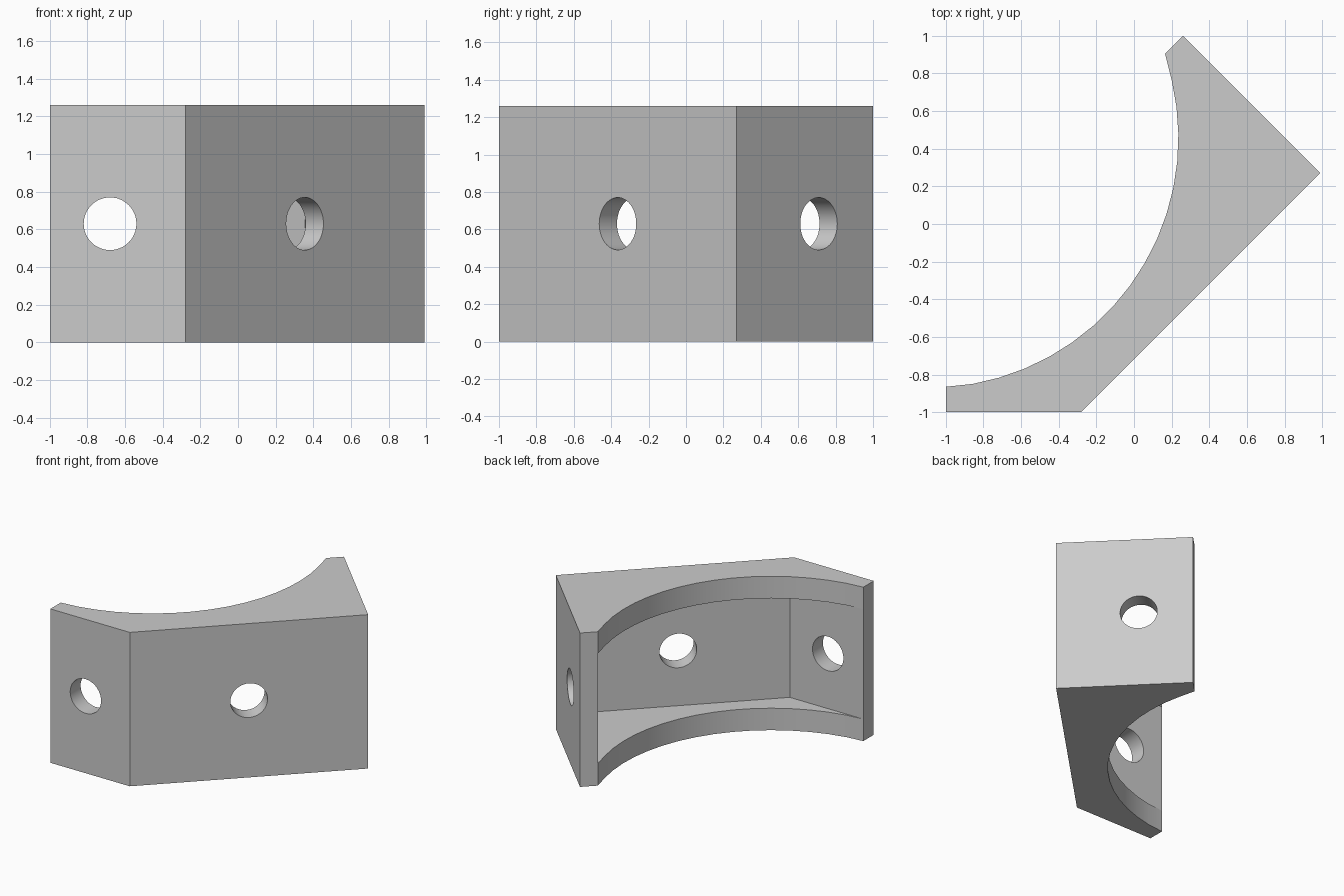
import bpy, bmesh, math
from mathutils import Vector

default = bpy.data.objects.get("Cube")
if default:
    bpy.data.objects.remove(default, do_unlink=True)

HEIGHT, WALL, LIP = 1.26, 0.135, 0.18
HOLE_RADIUS = 0.14

grey = bpy.data.materials.new("plain grey")
grey.use_nodes = True
grey.diffuse_color = (0.6, 0.6, 0.6, 1)
grey.node_tree.nodes["Principled BSDF"].inputs["Base Color"].default_value = (0.6, 0.6, 0.6, 1)


def add_object(name, bm):
    mesh = bpy.data.meshes.new(name)
    bmesh.ops.recalc_face_normals(bm, faces=bm.faces)
    bm.to_mesh(mesh)
    bm.free()
    mesh.materials.append(grey)
    obj = bpy.data.objects.new(name, mesh)
    bpy.context.collection.objects.link(obj)
    return obj


def prism(name, outline, z0, z1):
    bm = bmesh.new()
    face = bm.faces.new([bm.verts.new((x, y, z0)) for x, y in outline])
    side = bmesh.ops.extrude_face_region(bm, geom=[face])
    top = [v for v in side["geom"] if isinstance(v, bmesh.types.BMVert)]
    bmesh.ops.translate(bm, verts=top, vec=(0, 0, z1 - z0))
    return add_object(name, bm)


def hole_cutter(name, x, y, normal):
    bm = bmesh.new()
    bmesh.ops.create_cone(bm, cap_ends=True, segments=48, radius1=HOLE_RADIUS,
                          radius2=HOLE_RADIUS, depth=4 * WALL)
    obj = add_object(name, bm)
    obj.location = (x, y, HEIGHT / 2)
    obj.rotation_euler = Vector(normal).to_track_quat("Z", "Y").to_euler()
    return obj


# Body: three outer walls closed by a concave arc
centre, radius, steps = Vector((-1.093, 0.458)), 1.329, 17
end_a, end_b = Vector((0.165, 0.905)), Vector((-1, -1 + WALL))
a0 = math.atan2(*(end_a - centre).yx)
a1 = math.atan2(*(end_b - centre).yx)
arc = [end_a]
for i in range(1, steps):
    a = a0 + (a1 - a0) * i / steps
    arc.append(centre + radius * Vector((math.cos(a), math.sin(a))))
arc.append(end_b)
body = prism("bracket_body", [(-1, -1), (-0.28, -1), (0.99, 0.27), (0.26, 1)] + arc, 0, HEIGHT)

# Pocket between the top and bottom lips, following the inside of the walls
pocket = prism("pocket_cutter", [(-1.3, -0.865), (-0.335, -0.865), (0.8, 0.27),
                                 (-0.2, 1.27), (-1.3, 1.27)], LIP, HEIGHT - LIP)

# One bolt hole through each wall
cutters = [pocket,
           hole_cutter("front_hole_cutter", -0.68, -1, (0, -1, 0)),
           hole_cutter("middle_hole_cutter", 0.355, -0.365, (1, -1, 0)),
           hole_cutter("side_hole_cutter", 0.55, 0.71, (1, 1, 0))]

bpy.ops.object.select_all(action="DESELECT")
body.select_set(True)
bpy.context.view_layer.objects.active = body
for cutter in cutters:
    cutter.hide_render = True
    mod = body.modifiers.new(cutter.name, "BOOLEAN")
    mod.operation, mod.solver, mod.object = "DIFFERENCE", "EXACT", cutter
    bpy.ops.object.modifier_apply(modifier=mod.name)
for cutter in cutters:
    bpy.data.objects.remove(cutter, do_unlink=True)

bpy.ops.object.shade_smooth_by_angle(angle=math.radians(30))
